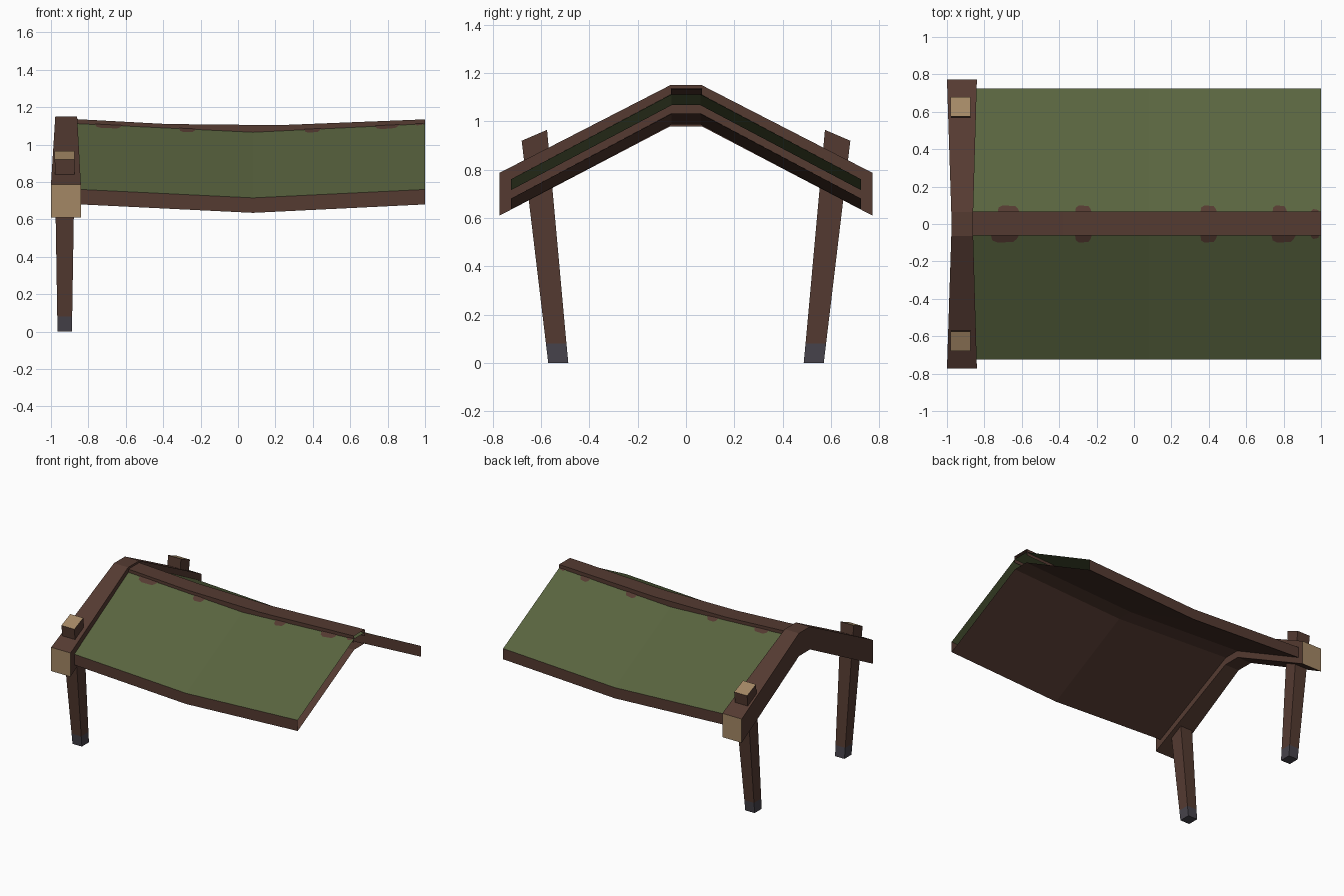
import bpy

if "Cube" in bpy.data.objects:
    bpy.data.objects.remove(bpy.data.objects["Cube"])


def mat(name, rgb):
    m = bpy.data.materials.new(name)
    m.diffuse_color = (*rgb, 1)
    m.use_nodes = True
    m.node_tree.nodes["Principled BSDF"].inputs["Base Color"].default_value = m.diffuse_color
    return m


wood = mat("dark_wood", (0.090, 0.043, 0.031))
green = mat("moss_green_cloth", (0.100, 0.127, 0.050))
grain = mat("pale_end_grain", (0.370, 0.245, 0.130))
foot = mat("grey_foot", (0.062, 0.056, 0.070))


def add(name, verts, faces, mats, ids):
    me = bpy.data.meshes.new(name)
    me.from_pydata(verts, [], faces)
    for m in mats:
        me.materials.append(m)
    for p, i in zip(me.polygons, ids):
        p.material_index = i
    me.update()
    ob = bpy.data.objects.new(name, me)
    bpy.context.collection.objects.link(ob)
    return ob


def loft(name, rings, mats, side_id, cap_ids=None, closed=True):
    """Skin a list of equal rings; side_id(segment, side) gives the colour slot."""
    n = len(rings[0])
    verts = [v for r in rings for v in r]
    faces, ids = [], []
    for s in range(len(rings) - 1):
        for k in range(n if closed else n - 1):
            a, b = s * n + k, s * n + (k + 1) % n
            faces.append((a, b, b + n, a + n))
            ids.append(side_id(s, k))
    if cap_ids:
        last = (len(rings) - 1) * n
        faces += [tuple(reversed(range(n))), tuple(range(last, last + n))]
        ids += cap_ids
    return add(name, verts, faces, mats, ids)


# Bent gable beam with pale cut ends
stations = [(-0.772, 0.61, 0.787, -1.0, -0.84), (-0.065, 0.98, 1.15, -0.977, -0.86),
            (0.065, 0.98, 1.15, -0.977, -0.86), (0.772, 0.61, 0.787, -1.0, -0.84)]
rings = [[(x0, y, z0), (x0, y, z1), (x1, y, z1), (x1, y, z0)]
         for y, z0, z1, x0, x1 in stations]
loft("gable_beam", rings, [wood, grain], lambda s, k: 0, [1, 1])

# Leaning tapered posts with grey feet and pale sloped tops
for side, label in ((-1, "front"), (1, "back")):
    rings = []
    for zo, zi in ((0, 0), (0.08, 0.08), (0.92, 0.965)):
        t = zo / 0.92
        yo, yi = 0.57 + 0.11 * t, 0.487 + 0.088 * t
        x0, x1 = -0.965 - 0.015 * t, -0.888 + 0.015 * t
        ring = [(x0, side * yo, zo), (x1, side * yo, zo),
                (x1, side * yi, zi), (x0, side * yi, zi)]
        rings.append(ring if side < 0 else ring[::-1])
    loft(label + "_post", rings, [wood, foot, grain],
         lambda s, k: 1 if s == 0 else 0, [1, 2])


# Sagging roof: hollow shell, open at its ends
def roof_z(x, y):
    sag = 0.045 * (1 - abs(x - 0.08) / 0.92)
    return 1.112 - sag - 0.529 * max(0, abs(y) - 0.06)


ys = (-0.725, -0.06, 0.06, 0.725)
rings = []
for x in (-0.9, 0.08, 1.0):
    rings.append([(x, y, roof_z(x, y)) for y in ys] +
                 [(x, y, roof_z(x, y) - 0.08) for y in reversed(ys)])
loft("roof", rings, [wood, green], lambda s, k: 1 if k < 3 else 0)

# Ridge cap: open channel following the sag
rings = [[(x, -0.062, z - 0.05), (x, -0.062, z), (x, 0.066, z), (x, 0.066, z - 0.05)]
         for x, z in ((-0.9, 1.138), (-0.38, 1.11), (0.22, 1.104), (1.0, 1.135))]
loft("ridge_cap", rings, [wood], lambda s, k: 0, closed=False)

# Thin worn patches hanging below the ridge cap
verts, faces = [], []
for side, spots in ((1, ((-0.67, 0.12), (-0.27, 0.09), (0.40, 0.09), (0.78, 0.08))),
                    (-1, ((-0.69, 0.15), (-0.27, 0.09), (0.40, 0.09), (0.80, 0.13)))):
    for x, w in spots + ((0.97, 0.05),):
        d = 0.10 if w > 0.06 else 0.08
        shape = ((-0.5, 0.06), (-0.45, d - 0.012), (-0.25, d),
                 (0.3, d - 0.005), (0.42, d - 0.02), (0.5, 0.06))
        base = len(verts)
        verts += [(x + u * w, side * y, roof_z(x + u * w, y) + 0.003) for u, y in shape]
        face = tuple(range(base, base + len(shape)))
        faces.append(face[::-1] if side > 0 else face)
add("worn_patches", verts, faces, [wood], [0] * len(faces))
